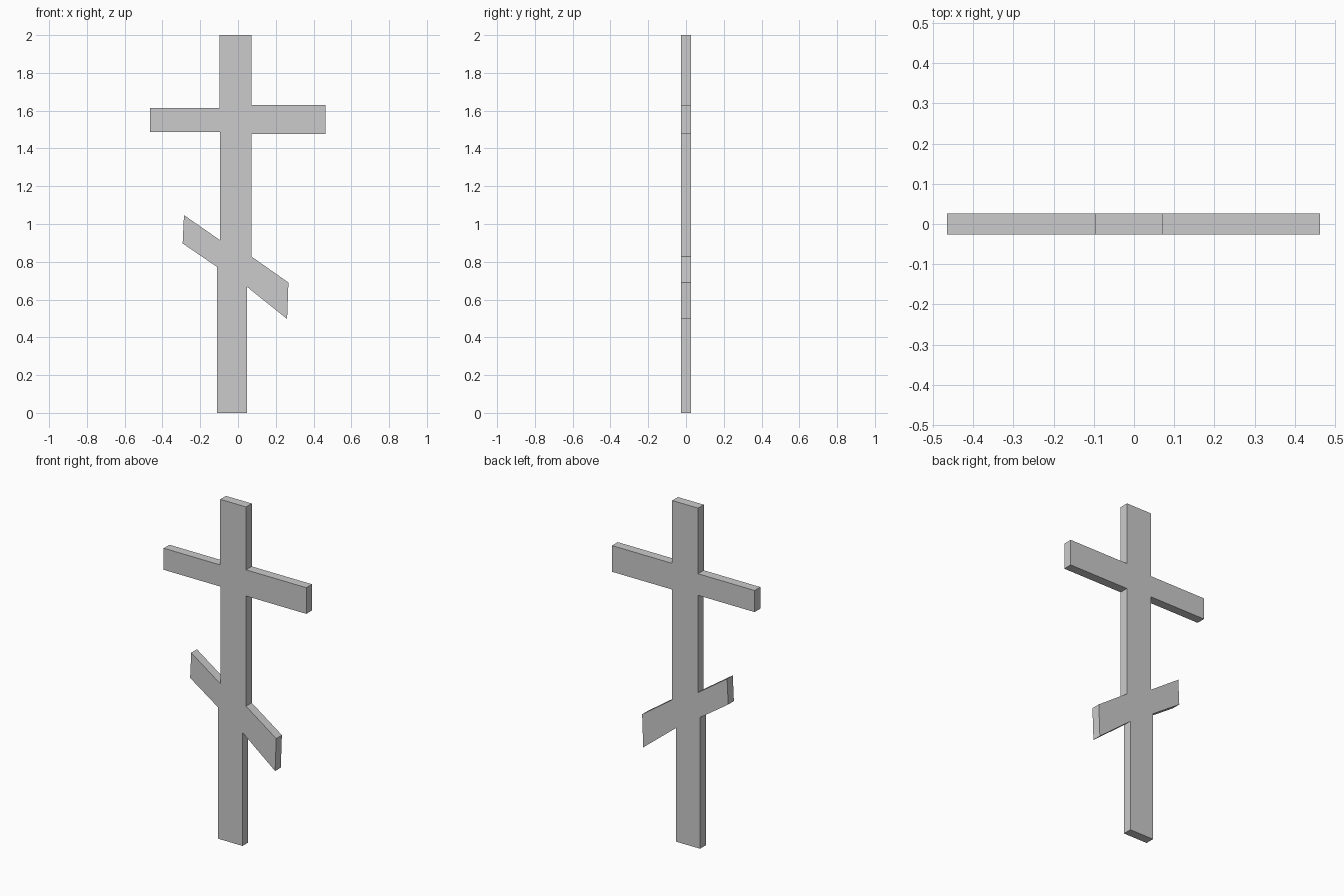
import bpy, bmesh

if "Cube" in bpy.data.objects:
    bpy.data.objects.remove(bpy.data.objects["Cube"])

DEPTH = 0.053

# Front outline of the cross, clockwise from the top left corner (x, z)
outline = [
    (-0.097, 2.0), (0.071, 2.0),                                    # head
    (0.071, 1.63), (0.463, 1.63), (0.463, 1.476), (0.071, 1.476),   # right arm
    (0.071, 0.828), (0.267, 0.69), (0.26, 0.497), (0.048, 0.667),   # right footrest
    (0.048, 0.0), (-0.11, 0.0),                                     # foot
    (-0.11, 0.772), (-0.293, 0.897), (-0.286, 1.047), (-0.096, 0.915),  # left footrest
    (-0.096, 1.487), (-0.465, 1.487), (-0.465, 1.614), (-0.097, 1.614),  # left arm
]


def extrude_profile(name, points, depth):
    bm = bmesh.new()
    face = bm.faces.new([bm.verts.new((x, -depth / 2, z)) for x, z in points])
    result = bmesh.ops.extrude_face_region(bm, geom=[face], use_keep_orig=True)
    verts = [v for v in result["geom"] if isinstance(v, bmesh.types.BMVert)]
    bmesh.ops.translate(bm, verts=verts, vec=(0, depth, 0))
    bmesh.ops.recalc_face_normals(bm, faces=bm.faces[:])
    mesh = bpy.data.meshes.new(name)
    bm.to_mesh(mesh)
    bm.free()
    obj = bpy.data.objects.new(name, mesh)
    bpy.context.collection.objects.link(obj)
    return obj


# Whole cross as one flat slab
extrude_profile("three_bar_cross", outline, DEPTH)
